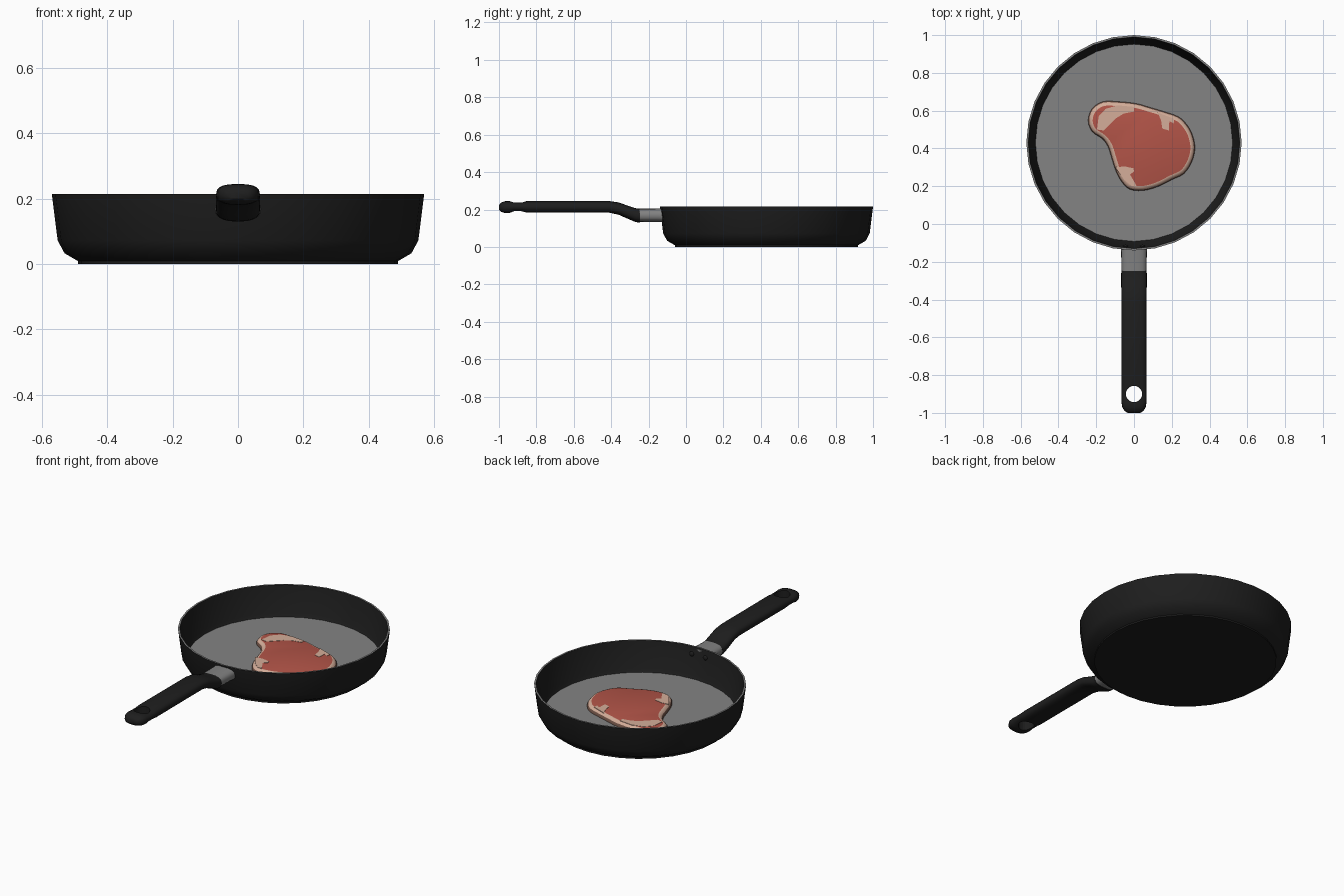
import bpy, bmesh, math
from mathutils import Vector

if "Cube" in bpy.data.objects:
    bpy.data.objects.remove(bpy.data.objects["Cube"])

CY = 0.43  # pan centre in y


def mat(name, r, g, b):
    m = bpy.data.materials.new(name)
    m.diffuse_color = (r, g, b, 1)
    m.use_nodes = True
    m.node_tree.nodes["Principled BSDF"].inputs["Base Color"].default_value = m.diffuse_color
    return m


BLACK = mat("black coating", 0.013, 0.013, 0.013)
METAL = mat("grey metal", 0.22, 0.22, 0.22)
FLOOR = mat("grey cooking surface", 0.23, 0.23, 0.23)
FAT = mat("cream fat", 0.66, 0.42, 0.32)
MEAT = mat("red meat", 0.45, 0.09, 0.065)
EDGE = mat("brown crust", 0.17, 0.09, 0.065)


def finish(name, bm, mats, angle=35):
    bmesh.ops.recalc_face_normals(bm, faces=bm.faces)
    me = bpy.data.meshes.new(name)
    bm.to_mesh(me)
    bm.free()
    ob = bpy.data.objects.new(name, me)
    bpy.context.collection.objects.link(ob)
    for m in mats:
        me.materials.append(m)
    bpy.ops.object.select_all(action='DESELECT')
    ob.select_set(True)
    bpy.context.view_layer.objects.active = ob
    if angle:
        bpy.ops.object.shade_smooth_by_angle(angle=math.radians(angle))
    return ob


def loft(rings, mat_ids=None, caps=(0, 0)):
    """Skin closed rings of points; mat_ids gives one slot per strip."""
    bm = bmesh.new()
    vs = [[bm.verts.new(p) for p in r] for r in rings]
    n = len(vs[0])
    for k in range(len(vs) - 1):
        for i in range(n):
            j = (i + 1) % n
            f = bm.faces.new((vs[k][i], vs[k][j], vs[k + 1][j], vs[k + 1][i]))
            f.material_index = mat_ids[k] if mat_ids else 0
    for ring, idx in ((vs[0], caps[0]), (vs[-1], caps[1])):
        bm.faces.new(ring).material_index = idx
    return bm


# pan: turned profile from the underside, over the rim, to the cooking surface
profile = [(0.49, 0), (0.49, 0.009), (0.531, 0.033), (0.552, 0.072), (0.57, 0.215),
           (0.56, 0.215), (0.531, 0.06), (0.522, 0.042)]
SEG = 32
rings = [[(r * math.cos(2 * math.pi * i / SEG), CY + r * math.sin(2 * math.pi * i / SEG), z)
          for i in range(SEG)] for r, z in profile]
finish("pan_body", loft(rings, [0, 0, 0, 0, 1, 0, 0], (0, 2)), [BLACK, METAL, FLOOR])


# handle parts: rounded sections along y, each station is (y, z, half width, half height)
def tube(name, stations, material, power):
    rs = []
    for y, z, w, h in stations:
        ring = []
        for i in range(20):
            a = 2 * math.pi * i / 20
            c, s = math.cos(a), math.sin(a)
            ring.append((w * math.copysign(abs(c) ** power, c), y,
                         z + h * math.copysign(abs(s) ** power, s)))
        rs.append(ring)
    return finish(name, loft(rs), [material], 40)


tube("handle_bracket", [(-0.126, 0.169, 0.07, 0.037), (-0.15, 0.169, 0.068, 0.036),
                        (-0.26, 0.169, 0.066, 0.035)], METAL, 0.75)
handle = tube("handle", [
    (-0.247, 0.167, 0.067, 0.037), (-0.27, 0.17, 0.068, 0.037), (-0.31, 0.185, 0.068, 0.035),
    (-0.36, 0.205, 0.067, 0.033), (-0.41, 0.214, 0.066, 0.031), (-0.60, 0.214, 0.066, 0.031),
    (-0.85, 0.214, 0.067, 0.031), (-0.875, 0.214, 0.067, 0.026), (-0.92, 0.214, 0.067, 0.026),
    (-0.945, 0.213, 0.066, 0.032), (-0.97, 0.213, 0.062, 0.031), (-0.99, 0.212, 0.050, 0.024),
    (-1.0, 0.211, 0.034, 0.012)], BLACK, 0.75)

# hanging hole
bpy.ops.mesh.primitive_cylinder_add(vertices=24, radius=0.043, depth=0.3, location=(0, -0.9, 0.21))
cutter = bpy.context.object
cutter.name = "hole_cutter"
mod = handle.modifiers.new("hole", 'BOOLEAN')
mod.operation = 'DIFFERENCE'
mod.solver = 'EXACT'
mod.object = cutter
bpy.ops.object.select_all(action='DESELECT')
handle.select_set(True)
bpy.context.view_layer.objects.active = handle
bpy.ops.object.modifier_apply(modifier="hole")
bpy.data.objects.remove(cutter)
bpy.ops.object.shade_smooth_by_angle(angle=math.radians(40))

# rivets inside the wall
for side, x in (("left", -0.045), ("right", 0.045)):
    bpy.ops.mesh.primitive_uv_sphere_add(segments=12, ring_count=8, radius=0.014,
                                         location=(x, CY - 0.548, 0.173))
    ob = bpy.context.object
    ob.name = "rivet_" + side
    ob.scale.y = 0.6
    ob.data.materials.append(BLACK)
    bpy.ops.object.shade_smooth_by_angle(angle=math.radians(40))


# steak: smooth closed outline
def spline(pts, steps):
    out, n = [], len(pts)
    P = [Vector(p) for p in pts]
    for i in range(n):
        a, b, c, d = P[i - 1], P[i], P[(i + 1) % n], P[(i + 2) % n]
        for k in range(steps):
            t = k / steps
            out.append(0.5 * (2 * b + (c - a) * t + (2 * a - 5 * b + 4 * c - d) * t * t
                              + (3 * b - a - 3 * c + d) * t ** 3))
    return out


def inset(pts, d):
    """Move a clockwise outline inwards by d."""
    out, n = [], len(pts)
    for i in range(n):
        t = (pts[(i + 1) % n] - pts[i - 1]).normalized()
        out.append(pts[i] + Vector((t.y, -t.x)) * d)
    return out


outline = spline([
    (-0.243, 0.548), (-0.222, 0.611), (-0.164, 0.648), (-0.085, 0.648), (0.011, 0.638),
    (0.085, 0.617), (0.159, 0.595), (0.233, 0.569), (0.275, 0.532), (0.307, 0.479),
    (0.323, 0.405), (0.307, 0.331), (0.265, 0.267), (0.201, 0.235), (0.127, 0.198),
    (0.048, 0.177), (-0.021, 0.183), (-0.063, 0.22), (-0.095, 0.278), (-0.116, 0.341),
    (-0.138, 0.41), (-0.169, 0.452), (-0.222, 0.489)], 3)
layers = [(0, 0.04), (0, 0.048), (0.006, 0.058), (0.014, 0.067), (0.024, 0.07)]
rings = [[(p.x, p.y, z) for p in inset(outline, d)] for d, z in layers]
finish("steak", loft(rings, [0, 0, 1, 1], (0, 2)), [EDGE, FAT, MEAT], 50)

# fat patches: thin plates on the meat
patches = [
    [(-0.196, 0.50), (-0.187, 0.57), (-0.15, 0.61), (-0.085, 0.628), (0.0, 0.62), (0.0, 0.595),
     (-0.053, 0.585), (-0.095, 0.56), (-0.125, 0.53), (-0.16, 0.495)],
    [(0.125, 0.59), (0.165, 0.575), (0.212, 0.558), (0.21, 0.532), (0.187, 0.545),
     (0.185, 0.495), (0.15, 0.505), (0.143, 0.55)],
    [(-0.10, 0.30), (-0.05, 0.305), (-0.003, 0.295), (0.0, 0.278), (-0.021, 0.262),
     (0.016, 0.198), (-0.012, 0.202), (-0.05, 0.232), (-0.078, 0.27)]]
for i, pts in enumerate(patches):
    bm = loft([[(x, y, z) for x, y in pts] for z in (0.068, 0.0715)])
    finish("fat_patch_%d" % (i + 1), bm, [FAT], 0)
